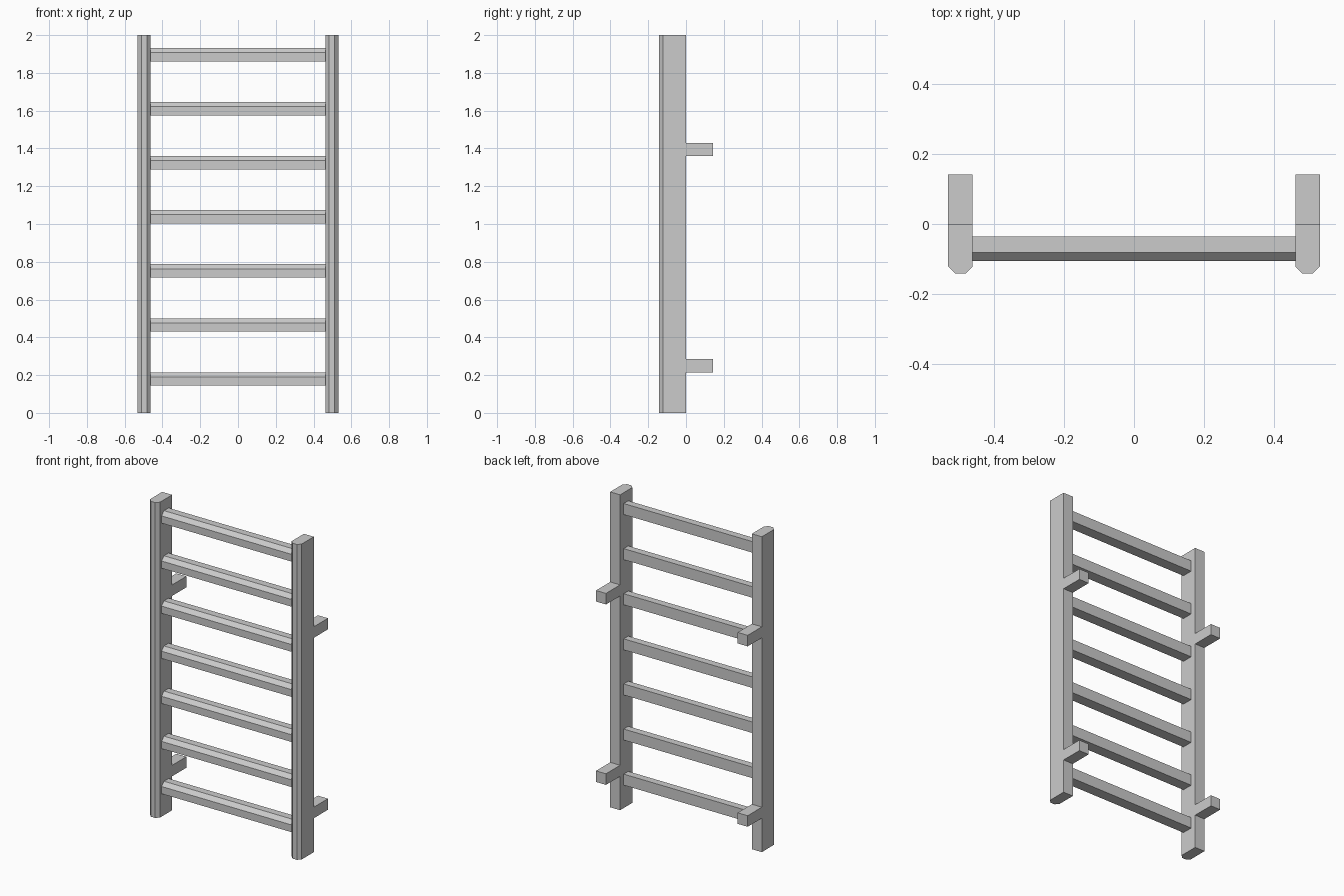
import bpy
import bmesh
from mathutils import Vector

cube = bpy.data.objects.get("Cube")
if cube:
    bpy.data.objects.remove(cube, do_unlink=True)

# Brushed metal grey for every part
GREY = (0.6, 0.6, 0.6, 1.0)
metal = bpy.data.materials.new("metal_grey")
metal.use_nodes = True
metal.diffuse_color = GREY
metal.node_tree.nodes["Principled BSDF"].inputs["Base Color"].default_value = GREY


def prism(name, profile, start, direction):
    """Extrude a closed profile of 3D points from start along direction."""
    bm = bmesh.new()
    face = bm.faces.new([bm.verts.new(Vector(p) + Vector(start)) for p in profile])
    result = bmesh.ops.extrude_face_region(bm, geom=[face])
    moved = [v for v in result["geom"] if isinstance(v, bmesh.types.BMVert)]
    bmesh.ops.translate(bm, verts=moved, vec=direction)
    bmesh.ops.recalc_face_normals(bm, faces=bm.faces)
    mesh = bpy.data.meshes.new(name)
    bm.to_mesh(mesh)
    bm.free()
    mesh.materials.append(metal)
    obj = bpy.data.objects.new(name, mesh)
    bpy.context.collection.objects.link(obj)
    return obj


HEIGHT = 2.0
DEPTH = 0.142        # post depth, and bracket length behind it
HALF = 0.035         # half width of the square tubes
POST_X = 0.497
CHAMFER = 0.02
RUNG_CHAMFER = 0.024
RUNG_COUNT = 7
RUNG_BOTTOM = 0.18   # centre height of the lowest rung
RUNG_STEP = 0.286

# Cross-sections
flat = HALF - CHAMFER
post_profile = [(-HALF, 0, 0), (-HALF, CHAMFER - DEPTH, 0), (-flat, -DEPTH, 0),
                (flat, -DEPTH, 0), (HALF, CHAMFER - DEPTH, 0), (HALF, 0, 0)]
edge = HALF - RUNG_CHAMFER
rung_profile = [(0, HALF, -HALF), (0, HALF, HALF), (0, -edge, HALF),
                (0, -HALF, edge), (0, -HALF, -HALF)]
bracket_profile = [(-HALF, 0, -HALF), (HALF, 0, -HALF),
                   (HALF, 0, HALF), (-HALF, 0, HALF)]

# Side posts with their wall brackets
for side, sign in (("left", 1), ("right", -1)):
    x = sign * POST_X
    prism(f"{side}_post", post_profile, (x, 0, 0), (0, 0, HEIGHT))
    for level, z in (("lower", 0.25), ("upper", 1.394)):
        prism(f"{side}_{level}_wall_bracket", bracket_profile,
              (x, 0, z), (0, DEPTH, 0))

# Rungs between the posts
span = POST_X - HALF
for i in range(RUNG_COUNT):
    prism(f"rung_{i + 1}", rung_profile,
          (-span, -DEPTH / 2, RUNG_BOTTOM + i * RUNG_STEP), (2 * span, 0, 0))
